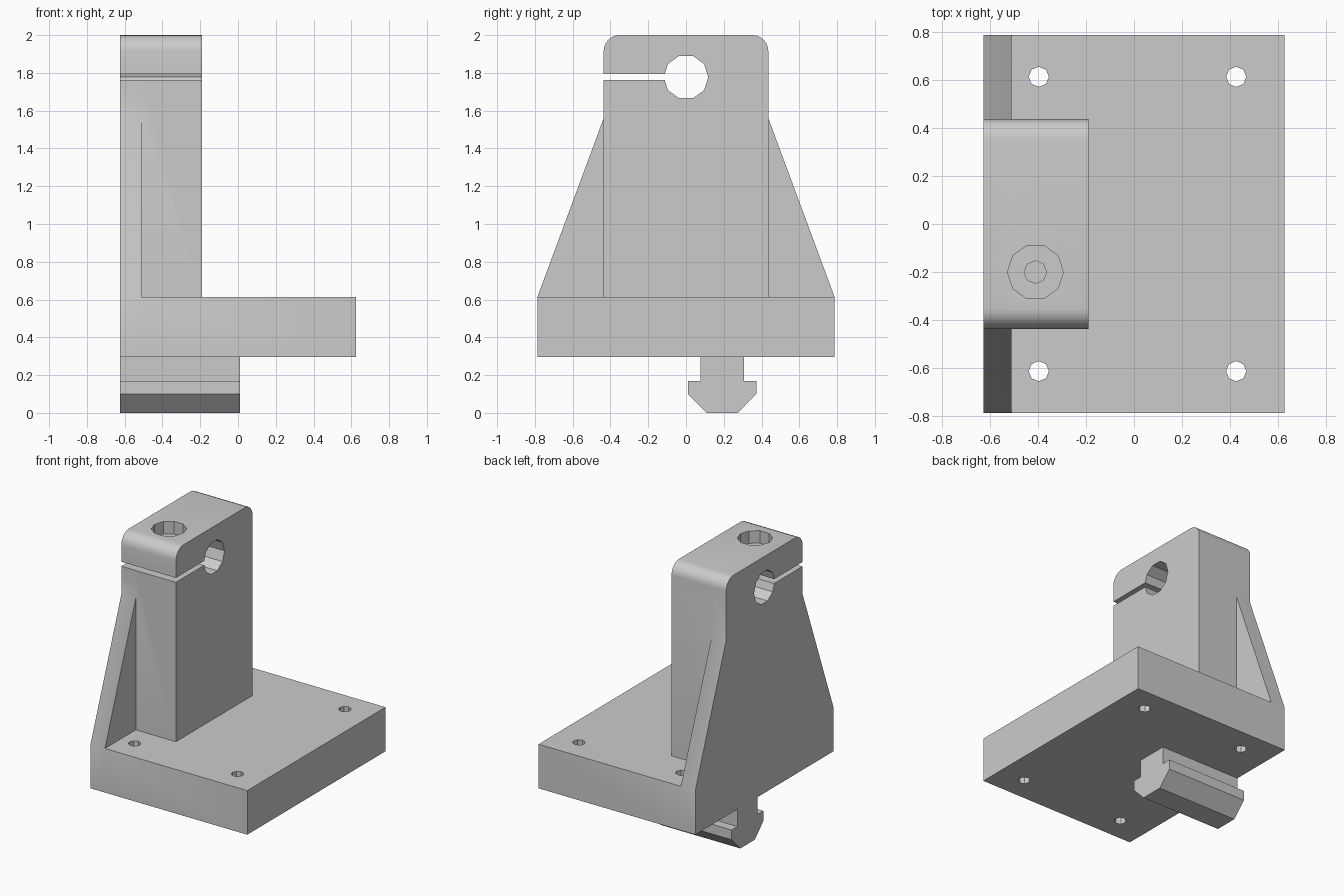
import bpy, math
from mathutils import Matrix

cube = bpy.data.objects.get("Cube")
if cube:
    bpy.data.objects.remove(cube, do_unlink=True)

grey = bpy.data.materials.new("machined grey")
grey.use_nodes = True
grey.diffuse_color = (0.6, 0.6, 0.6, 1)
grey.node_tree.nodes["Principled BSDF"].inputs["Base Color"].default_value = (0.6, 0.6, 0.6, 1)


def extrude(name, profile, x0, x1):
    """Extrude a closed (y, z) outline along x."""
    n = len(profile)
    verts = [(x, y, z) for x in (x0, x1) for y, z in profile]
    faces = [tuple(reversed(range(n))), tuple(range(n, 2 * n))]
    faces += [(i, (i + 1) % n, n + (i + 1) % n, n + i) for i in range(n)]
    mesh = bpy.data.meshes.new(name)
    mesh.from_pydata(verts, [], faces)
    mesh.materials.append(grey)
    obj = bpy.data.objects.new(name, mesh)
    bpy.context.collection.objects.link(obj)
    return obj


def circle(r, sides, cy=0, cz=0, turn=0):
    angles = [turn + math.tau * i / sides for i in range(sides)]
    return [(cy + r * math.cos(a), cz + r * math.sin(a)) for a in angles]


def upright_hole(name, x, y, r, sides, z0, z1):
    obj = extrude(name, circle(r, sides), z0, z1)
    # Turn the x axis upright
    obj.data.transform(Matrix.Translation((x, y, 0)) @ Matrix(
        ((0, 1, 0, 0), (0, 0, 1, 0), (1, 0, 0, 0), (0, 0, 0, 1))))
    return obj


def combine(target, tool, operation):
    """Apply a boolean and remove the tool object."""
    mod = target.modifiers.new("cut", 'BOOLEAN')
    mod.operation, mod.solver, mod.object = operation, 'EXACT', tool
    bpy.context.view_layer.objects.active = target
    bpy.ops.object.modifier_apply(modifier=mod.name)
    bpy.data.objects.remove(tool, do_unlink=True)


def mirrored(half):
    """Complete a right-hand outline (bottom to top) with its mirror."""
    return half + [(-y, z) for y, z in reversed(half)]


BACK, WALL, FACE, SIDE = -0.625, -0.51, -0.19, 0.625
HALF, BLOCK, LOW, DECK, TOP = 0.787, 0.436, 0.295, 0.613, 2.0

# Rounded top corner shared by the wall and the clamp block
R = 0.085
corner = [(BLOCK - R + R * math.cos(a), TOP - R + R * math.sin(a))
          for a in (math.pi / 2 * i / 6 for i in range(7))]

# Back wall with sloping gussets, clamp block and base plate
body = extrude("clamp_bracket", mirrored(
    [(HALF, LOW), (HALF, DECK), (BLOCK, 1.56)] + corner), BACK, WALL)
block = extrude("clamp_block", mirrored([(BLOCK, DECK)] + corner), WALL, FACE)
base = extrude("base_plate", mirrored([(HALF, LOW), (HALF, DECK)]), WALL, SIDE)

# T-shaped locating rail under the base
rail_half = [(0.083, 0), (0.181, 0.1), (0.181, 0.17), (0.115, 0.17), (0.115, LOW)]
rail = extrude("locating_rail", [(y + 0.191, z) for y, z in mirrored(rail_half)], BACK, 0.01)
for part in (block, base, rail):
    combine(body, part, 'UNION')

# Shaft bore and clamping slit
BORE = 1.778
combine(body, extrude("bore", circle(0.118, 10, 0, BORE), -1, 1), 'DIFFERENCE')
slit = [(-1, BORE - 0.016), (-0.09, BORE - 0.016), (-0.09, BORE + 0.016), (-1, BORE + 0.016)]
combine(body, extrude("slit", slit, -1, 1), 'DIFFERENCE')

# Clamp screw counterbore and pilot hole
combine(body, upright_hole("counterbore", -0.41, -0.2, 0.116, 10, 1.91, 2.1), 'DIFFERENCE')
combine(body, upright_hole("pilot_hole", -0.41, -0.2, 0.047, 8, 1.35, 2.1), 'DIFFERENCE')

# Four mounting holes
for x in (-0.396, 0.425):
    for y in (-0.612, 0.612):
        combine(body, upright_hole("mount_hole", x, y, 0.042, 8, 0, 0.9), 'DIFFERENCE')

# Smooth the rounded corners and keep machined edges sharp
bpy.ops.object.select_all(action='DESELECT')
body.select_set(True)
bpy.context.view_layer.objects.active = body
bpy.ops.object.shade_smooth_by_angle(angle=math.radians(30))
